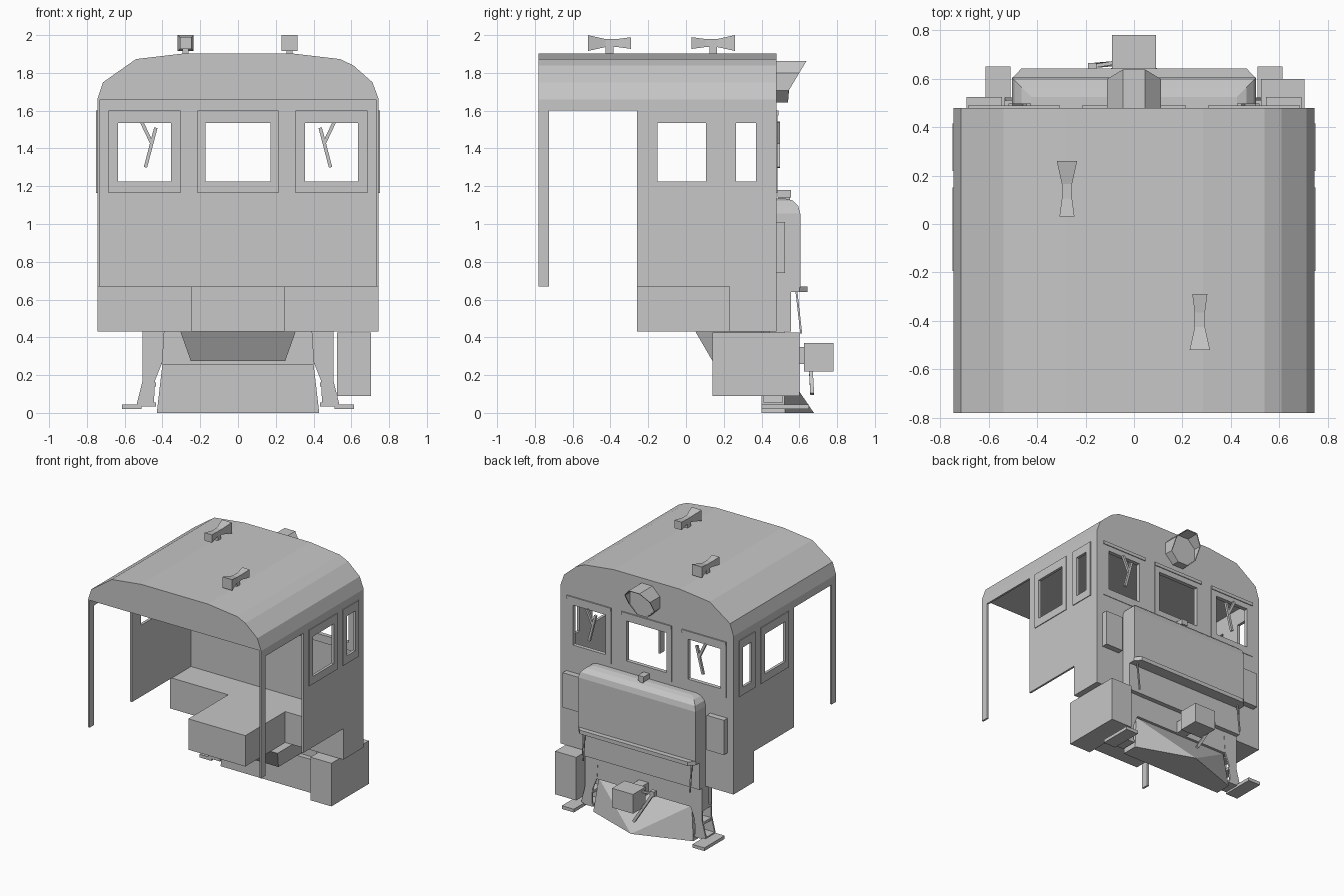
import bpy, bmesh, math
from mathutils import Vector

cube = bpy.data.objects.get("Cube")
if cube:
    bpy.data.objects.remove(cube, do_unlink=True)

SHADE = (0.57, 0.57, 0.57, 1)
GREY = bpy.data.materials.new("plain grey")
GREY.use_nodes = True
GREY.diffuse_color = SHADE
GREY.node_tree.nodes["Principled BSDF"].inputs["Base Color"].default_value = SHADE


def finish(name, bm):
    bmesh.ops.recalc_face_normals(bm, faces=bm.faces)
    mesh = bpy.data.meshes.new(name)
    bm.to_mesh(mesh)
    bm.free()
    mesh.materials.append(GREY)
    obj = bpy.data.objects.new(name, mesh)
    bpy.context.scene.collection.objects.link(obj)
    return obj


def loft(name, rings):
    """Join a row of closed rings and cap both ends."""
    bm = bmesh.new()
    rows = [[bm.verts.new(p) for p in ring] for ring in rings]
    n = len(rows[0])
    for r, s in zip(rows, rows[1:]):
        for i in range(n):
            j = (i + 1) % n
            bm.faces.new((r[i], r[j], s[j], s[i]))
    bm.faces.new(rows[0])
    bm.faces.new(rows[-1])
    return finish(name, bm)


def prism(name, pts, axis, a, b):
    """Extrude a flat outline along an axis from a to b."""
    place = {"x": lambda p, t: (t, p[0], p[1]),
             "y": lambda p, t: (p[0], t, p[1]),
             "z": lambda p, t: (p[0], p[1], t)}[axis]
    return loft(name, [[place(p, t) for p in pts] for t in (a, b)])


def rect(u0, u1, v0, v1):
    return [(u0, v0), (u1, v0), (u1, v1), (u0, v1)]


def box(name, x0, x1, y0, y1, z0, z1):
    return prism(name, rect(x0, x1, y0, y1), "z", z0, z1)


def bar(name, p, q, width):
    """Square bar between two points."""
    p, q = Vector(p), Vector(q)
    d = (q - p).normalized()
    u = d.cross(Vector((0, 1, 0))).normalized() * width / 2
    v = d.cross(u).normalized() * width / 2
    return loft(name, [[c + u + v, c - u + v, c - u - v, c + u - v] for c in (p, q)])


def cut(obj, cutter):
    cutter.hide_render = True
    mod = obj.modifiers.new("opening", "BOOLEAN")
    mod.operation, mod.solver, mod.object = "DIFFERENCE", "EXACT", cutter
    graph = bpy.context.evaluated_depsgraph_get()
    mesh = bpy.data.meshes.new_from_object(obj.evaluated_get(graph))
    obj.modifiers.clear()
    obj.data = mesh
    bpy.data.objects.remove(cutter, do_unlink=True)


def frame(name, axis, outer, inner, a, b):
    """Window frame: a plate with an opening."""
    obj = prism(name, rect(*outer), axis, a, b)
    cut(obj, prism("cutter", rect(*inner), axis, a - 0.1, b + 0.1))


SIDES = ((1, "left"), (-1, "right"))
W, T = 0.745, 0.015
REAR, NOSE = -0.78, 0.48
SILL, HEAD = 1.225, 1.535
FLOOR, BASE = 0.67, 0.43

# Solid arched roof with a flat ceiling and shallow side eaves
arch = [(-W, 1.66), (-0.715, 1.75), (-0.54, 1.873), (-0.285, 1.903),
        (0.285, 1.903), (0.54, 1.873), (0.61, 1.84), (0.712, 1.75), (W, 1.66)]
ceiling = [(W, 1.6), (W - T, 1.6), (W - T, 1.66), (T - W, 1.66), (T - W, 1.6), (-W, 1.6)]
prism("roof", arch + ceiling, "y", REAR, NOSE)

# Nose-end cab wall with three windows
wall = prism("nose_wall", rect(T - W, W - T, BASE, 1.66), "y", NOSE - T, NOSE)
for name, c, hw, fw in (("left", 0.495, 0.14, 0.19), ("middle", 0, 0.173, 0.215),
                        ("right", -0.495, 0.14, 0.19)):
    hole = (c - hw, c + hw, SILL, HEAD)
    cut(wall, prism("cutter", rect(*hole), "y", 0.3, 0.6))
    frame(name + "_nose_window_frame", "y", (c - fw, c + fw, 1.165, 1.6), hole,
          NOSE - T - 0.012, NOSE + 0.004)
    box(name + "_drip_strip", c - fw, c + fw, NOSE, NOSE + 0.01, 1.575, 1.6)

# Cab sides, window frames and rear posts
outline = [(-0.26, 1.6), (-0.26, FLOOR), (0.23, FLOOR), (0.23, BASE), (NOSE, BASE), (NOSE, 1.6)]
for s, side in SIDES:
    a, b = sorted((s * W, s * (W - T)))
    panel = prism(side + "_cab_side", outline, "x", a, b)
    for part, y0, y1 in (("long", -0.15, 0.105), ("short", 0.265, 0.37)):
        hole = (y0, y1, SILL, HEAD)
        cut(panel, prism("cutter", rect(*hole), "x", a - 0.1, b + 0.1))
        a2, b2 = sorted((s * (W - 0.002), s * (W + 0.006)))
        frame(f"{side}_{part}_window_frame", "x", (y0 - 0.045, y1 + 0.045, 1.165, 1.6), hole, a2, b2)
    box(side + "_rear_post", a, b, REAR, REAR + 0.055, FLOOR, 1.6)

# Floor platform, tapered belly pan and side tank
box("floor_tongue", -0.245, 0.245, -0.26, 0.24, BASE, FLOOR)
box("floor_cross", T - W, W - T, 0.23, NOSE - T, BASE, FLOOR)
loft("belly_pan", [[(x, y, z) for x, y in rect(-h, h, y0, 0.44)]
                   for h, y0, z in ((0.305, 0.05, BASE), (0.25, 0.14, 0.275))])
box("side_tank", 0.525, 0.705, 0.14, 0.6, 0.09, 0.425)

# Nose hood with rounded top, lip and cap
bm = bmesh.new()
bmesh.ops.create_cube(bm, size=1)
for v in bm.verts:
    v.co = (v.co.x * 1.01, NOSE + (v.co.y + 0.5) * 0.125, 0.9 + v.co.z * 0.47)
edges = [e for e in bm.edges if all(v.co.z > 1 for v in e.verts)
         and any(v.co.y > 0.5 for v in e.verts)]
bmesh.ops.bevel(bm, geom=edges, offset=0.08, segments=3, profile=0.5, affect="EDGES")
finish("nose_hood", bm)
prism("hood_lip", [(-0.505, NOSE), (-0.505, 0.6), (-0.465, 0.643), (0.465, 0.643),
                   (0.505, 0.6), (0.505, NOSE)], "z", 0.64, 0.67)
box("hood_cap_stem", -0.015, 0.015, 0.49, 0.55, 1.12, 1.15)
box("hood_cap", -0.025, 0.025, 0.485, 0.555, 1.14, 1.18)

# Deck and buffer plate under the hood
box("deck_beam", -0.505, 0.505, 0.46, 0.555, BASE, 0.65)
box("buffer_plate", -0.505, 0.505, 0.44, 0.52, 0.26, BASE)

# Wedge plough
bm = bmesh.new()
points = [(-0.4, 0.5, 0.26), (0.4, 0.5, 0.26), (0.43, 0.525, 0), (0, 0.677, 0), (-0.43, 0.525, 0),
          (-0.4, 0.4, 0.26), (0.4, 0.4, 0.26), (0.43, 0.4, 0), (-0.43, 0.4, 0)]
v = [bm.verts.new(p) for p in points]
for f in ((0, 1, 3), (1, 2, 3), (0, 3, 4), (0, 5, 6, 1), (1, 6, 7, 2),
          (0, 4, 8, 5), (5, 8, 7, 6), (2, 7, 8, 4, 3)):
    bm.faces.new([v[i] for i in f])
finish("plough", bm)

# Coupler and its lever
box("coupler_shank", -0.04, 0.04, 0.48, 0.63, 0.26, 0.35)
box("coupler", -0.09, 0.09, 0.625, 0.78, 0.22, 0.37)
box("lever_pivot", -0.19, -0.155, 0.63, 0.665, 0.33, 0.37)
bar("lever_shaft", (-0.18, 0.65, 0.35), (-0.09, 0.665, 0.35), 0.015)
bar("lever_handle", (-0.17, 0.655, 0.34), (-0.02, 0.668, 0.1), 0.02)

# Steps, wall boxes, hand rails and wipers on both sides
for s, side in SIDES:
    stringer = [(s * x, z) for x, z in ((0.39, BASE), (0.505, BASE), (0.505, 0.17), (0.535, 0.05),
                                        (0.445, 0.05), (0.44, 0.17), (0.4, 0.27))]
    for y in (0.4, 0.51):
        prism(side + "_step_stringer", stringer, "y", y, y + 0.012)
    for z in (0.14, 0.25):
        a, b = sorted((s * 0.435, s * 0.505))
        box(side + "_step_tread", a, b, 0.4, 0.52, z, z + 0.02)
    a, b = sorted((s * 0.435, s * 0.535))
    box(side + "_foot_plate", a, b, 0.4, 0.522, 0.035, 0.055)
    a, b = sorted((s * 0.51, s * 0.613))
    box(side + "_bottom_step", a, b, 0.4, 0.65, 0.02, 0.045)
    a, b = sorted((s * 0.545, s * 0.693))
    box(side + "_wall_box", a, b, NOSE, 0.525, 0.74, 1.01)
    bar(side + "_hand_rail", (s * 0.46, 0.585, 0.64), (s * 0.46, 0.61, 0.42), 0.01)
    bar(side + "_wiper_blade", (s * 0.435, 0.488, 1.51), (s * 0.49, 0.488, 1.3), 0.018)
    bar(side + "_wiper_arm", (s * 0.51, 0.488, 1.54), (s * 0.458, 0.488, 1.43), 0.018)

# Octagonal headlight: a recessed face inside a raked visor
rim = [(math.cos(math.pi * (i + 0.5) / 4), math.sin(math.pi * (i + 0.5) / 4)) for i in range(8)]


def lamp_ring(radius, rake):
    ring = [(radius * c, 1.753 + radius * q) for c, q in rim]
    return [(x, 0.54 + rake * max(0, z - 1.7), z) for x, z in ring]


back = [(x, NOSE - 0.005, z) for x, y, z in lamp_ring(0.12, 0)]
loft("headlight", [back, lamp_ring(0.12, 0.6), lamp_ring(0.114, 0.6), lamp_ring(0.113, 0)])

# Roof horns: flared bells on short stems, facing opposite ways
for name, x, y, d in (("nose_horn", -0.277, 0.145, 1), ("rear_horn", 0.272, -0.405, -1)):
    rings = []
    for t, h in ((-0.115, 0.031), (-0.04, 0.021), (0.02, 0.021), (0.115, 0.042)):
        rings.append([(x + u, y + d * t, 1.958 + w) for u, w in rect(-h, h, -h, h)])
    loft(name, rings)
    box(name + "_stem", x - 0.016, x + 0.016, y - 0.02, y + 0.02, 1.89, 1.945)
